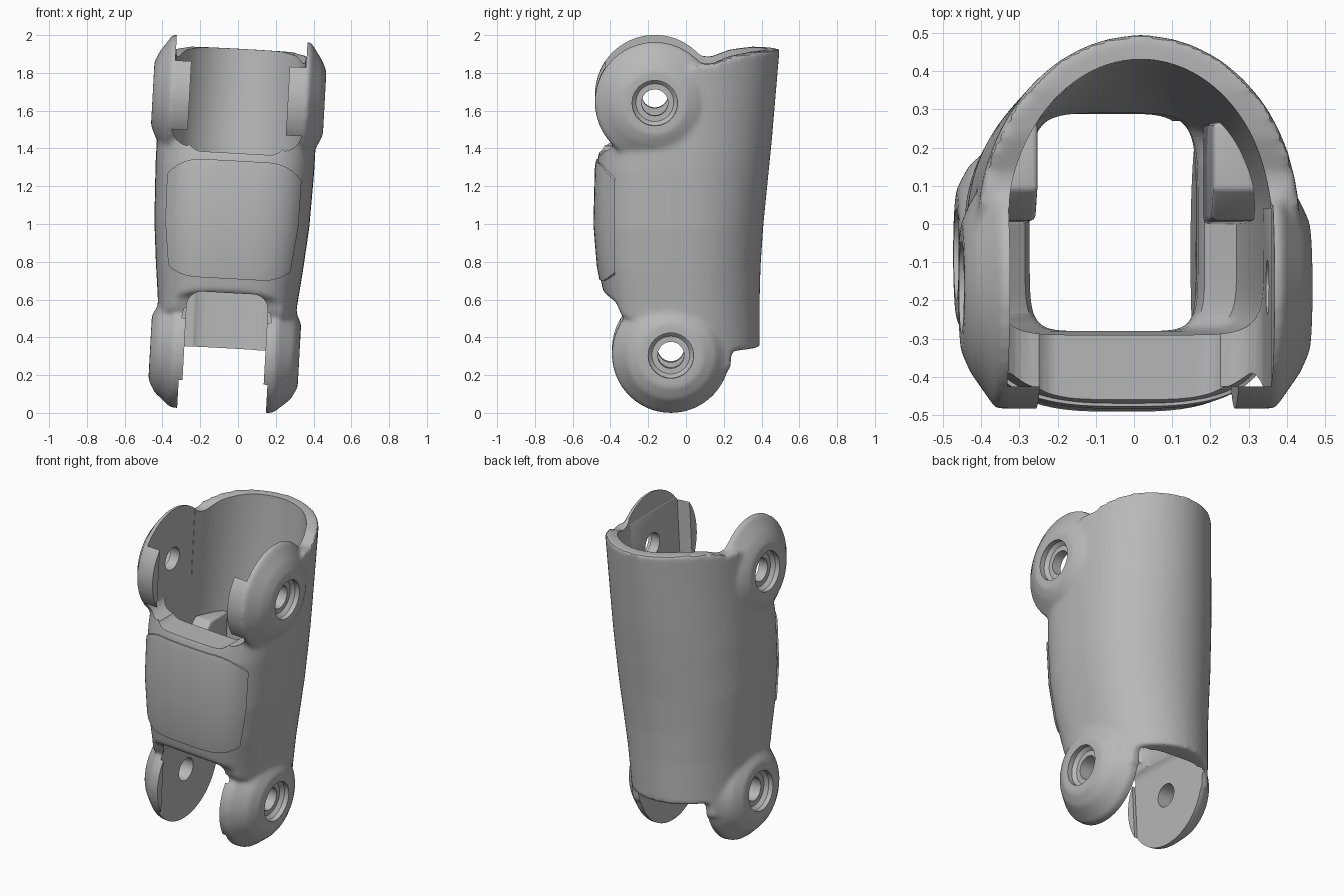
import bpy, bmesh
from math import sin, cos, pi, copysign
from mathutils import Vector

cube = bpy.data.objects.get("Cube")
if cube:
    bpy.data.objects.remove(cube, do_unlink=True)

grey = bpy.data.materials.new("mid grey")
grey.use_nodes = True
grey.diffuse_color = (0.48, 0.48, 0.48, 1)
grey.node_tree.nodes["Principled BSDF"].inputs["Base Color"].default_value = grey.diffuse_color


def skin(name, rings):
    """Closed solid through equal-length rings of points."""
    bm = bmesh.new()
    loops = [[bm.verts.new(p) for p in ring] for ring in rings]
    n = len(loops[0])
    for a, b in zip(loops, loops[1:]):
        for i in range(n):
            j = (i + 1) % n
            bm.faces.new((a[i], a[j], b[j], b[i]))
    bm.faces.new(loops[0][::-1])
    bm.faces.new(loops[-1])
    bmesh.ops.recalc_face_normals(bm, faces=bm.faces)
    mesh = bpy.data.meshes.new(name)
    bm.to_mesh(mesh)
    bm.free()
    mesh.materials.append(grey)
    obj = bpy.data.objects.new(name, mesh)
    bpy.context.collection.objects.link(obj)
    return obj


def power(v, n):
    return copysign(abs(v) ** (2 / n), v)


def tube(name, rows, front_n, grow=0, count=96):
    """Loft along z; each row is height, half width, front y, back y, back squareness."""
    rings = []
    for z, w, yf, yb, back_n in rows:
        ring = []
        for i in range(count):
            c, s = cos(2 * pi * i / count), sin(2 * pi * i / count)
            n, depth = (front_n, -yf) if s < 0 else (back_n, yb)
            ring.append(((w + grow) * power(c, n), (depth + grow) * power(s, n), z))
        rings.append(ring)
    return skin(name, rings)


def disc(name, side, y, z, steps, count=64):
    """Turned solid about the x axis; steps are (x, radius)."""
    return skin(name, [[(side * x, y + r * cos(2 * pi * i / count), z + r * sin(2 * pi * i / count))
                        for i in range(count)] for x, r in steps])


def slot(name, w, z0, z1, r, y0, y1):
    """Rounded rectangle in x and z, extruded along y."""
    outline = []
    for k, (sx, z) in enumerate(((1, z1 - r), (-1, z1 - r), (-1, z0 + r), (1, z0 + r))):
        for i in range(9):
            a = pi / 2 * (k + i / 8)
            outline.append((sx * (w - r) + r * cos(a), z + r * sin(a)))
    return skin(name, [[(x, y, z) for x, z in outline] for y in (y0, y1)])


def modify(obj, kind, **settings):
    mod = obj.modifiers.new(kind.title(), kind)
    for key, value in settings.items():
        setattr(mod, key, value)
    bpy.context.view_layer.objects.active = obj
    bpy.ops.object.modifier_apply(modifier=mod.name)


def combine(obj, other, operation):
    modify(obj, "BOOLEAN", object=other, operation=operation, solver="EXACT")
    bpy.data.objects.remove(other, do_unlink=True)


# Outer sleeve
outer = [(0.2, .35, -.40, .39, 2), (0.4, .355, -.40, .39, 2), (0.6, .37, -.43, .39, 2),
         (0.78, .39, -.465, .395, 2), (1.0, .41, -.483, .41, 2), (1.3, .42, -.475, .44, 2),
         (1.45, .42, -.45, .455, 2), (1.92, .42, -.46, .495, 2), (2.1, .42, -.46, .505, 2)]
shell = tube("hinge_sleeve", outer, 3.2)
side_outline = [(.6, .36), (.24, .34), (.235, .25), (.1, .25), (-.1, .46), (-.34, .53), (-.37, .6),
                (-.43, .64), (-.6, .68), (-.6, 1.36), (-.44, 1.39), (-.4, 1.46), (-.3, 1.6), (0, 1.84),
                (.07, 1.87), (.13, 1.865), (.23, 1.905), (.35, 1.925), (.6, 1.93)]
combine(shell, skin("side_cut", [[(x, y, z) for y, z in side_outline] for x in (-1, 1)]), "INTERSECT")

# Hinge lugs, blended into the sleeve
upper, lower = (-.165, 1.665), (-.08, .325)
for side in (-1, 1):
    combine(shell, disc("upper_lug", side, *upper,
                        [(.2, .318), (.365, .318), (.43, .225), (.455, .17)]), "UNION")
    combine(shell, disc("lower_lug", side, *lower,
                        [(.12, .312), (.27, .312), (.36, .235), (.395, .17)]), "UNION")
modify(shell, "REMESH", mode="VOXEL", voxel_size=0.013)
modify(shell, "SMOOTH", factor=0.5, iterations=10)

# Hollow interior with a ledge above the lower fork
inner = [(-0.2, .215, -.28, .285, 5), (0.64, .22, -.28, .29, 5), (0.69, .235, -.28, .29, 4.5),
         (0.75, .315, -.28, .30, 3), (0.86, .338, -.285, .32, 2.4), (1.35, .345, -.29, .38, 2.1),
         (1.9, .345, -.29, .43, 2), (2.2, .345, -.29, .44, 2)]
combine(shell, tube("cavity", inner, 7), "DIFFERENCE")

# Open fork ends, leaving a thin lip along the front edge of each lug
for w, z0, z1, r, y0, y1 in ((.26, 1.375, 2.4, .08, -.8, 0), (.345, 1.4, 2.5, .1, -.425, .04),
                             (.347, 1.85, 2.6, .02, -.8, .05),
                             (.215, -.3, .635, .08, -.8, .27), (.235, -.4, .6, .1, -.345, .262)):
    combine(shell, slot("fork_opening", w, z0, z1, r, y0, y1), "DIFFERENCE")

# Counterbored pin holes
for side in (-1, 1):
    for (y, z), face in ((upper, .455), (lower, .395)):
        bore = [(.1, .07), (face - .05, .07), (face - .05, .1), (face - .03, .12), (face + .1, .12)]
        combine(shell, disc("pin_hole", side, y, z, bore), "DIFFERENCE")

# Slightly raised front pad
pad = tube("front_pad", outer, 3.2, grow=.008)
combine(pad, slot("pad_outline", .4, .71, 1.335, .22, -.8, -.375), "INTERSECT")

# Stop blocks inside the sleeve, with a sloping front
parts = [shell, pad]
for side, label in ((-1, "right"), (1, "left")):
    block = skin(label + "_stop_block", [[(side * x, y, z) for x, y in
                 ((.23, front), (.35, front), (.275, .265), (.23, .265))]
                 for z, front in ((.72, 0), (1.1, .01), (1.2, .09))])
    modify(block, "BEVEL", width=.012, segments=3)
    parts.append(block)

# Slight sideways lean of the whole part
for obj in parts:
    for v in obj.data.vertices:
        x, y, z = v.co
        v.co = Vector((x + .055 * (z - 1.6), y, z - .055 * x))
    bpy.ops.object.select_all(action="DESELECT")
    obj.select_set(True)
    bpy.context.view_layer.objects.active = obj
    bpy.ops.object.shade_smooth_by_angle(angle=0.6)
